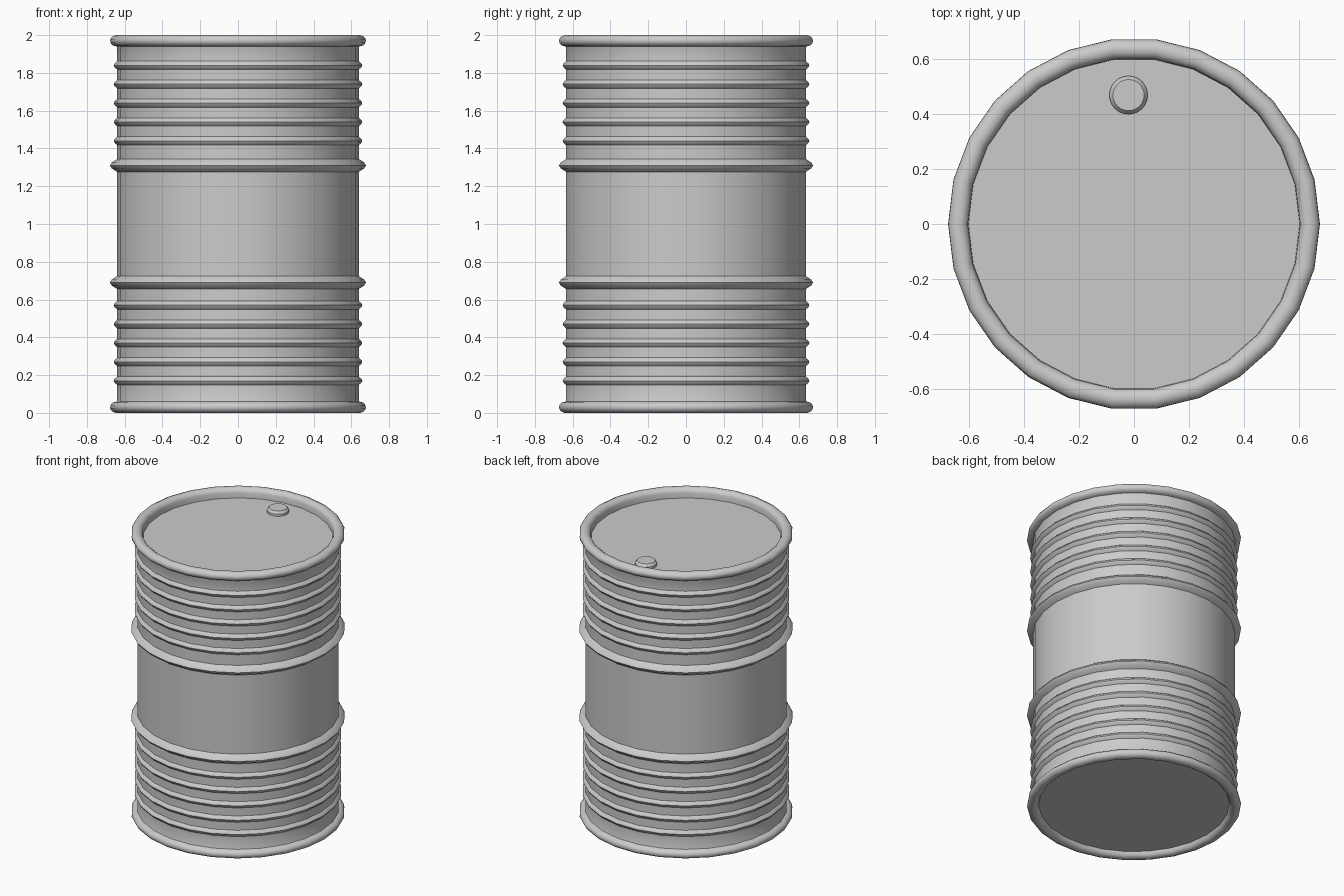
import bpy, bmesh
from math import radians, sin, cos, tau, pi

if "Cube" in bpy.data.objects:
    bpy.data.objects.remove(bpy.data.objects["Cube"])


def lathe(name, profile, sides, centre=(0, 0), angle=40):
    """Spin an (r, z) profile that starts and ends on the axis."""
    bm = bmesh.new()
    rings = []
    for r, z in profile:
        if r == 0:
            rings.append([bm.verts.new((0, 0, z))] * sides)
        else:
            rings.append([bm.verts.new((r * cos(tau * i / sides), r * sin(tau * i / sides), z))
                          for i in range(sides)])
    for a, b in zip(rings, rings[1:]):
        for i in range(sides):
            j = (i + 1) % sides
            bm.faces.new(list(dict.fromkeys((a[i], a[j], b[j], b[i]))))
    bmesh.ops.recalc_face_normals(bm, faces=bm.faces)
    mesh = bpy.data.meshes.new(name)
    bm.to_mesh(mesh)
    bm.free()
    obj = bpy.data.objects.new(name, mesh)
    obj.location = (*centre, 0)
    bpy.context.collection.objects.link(obj)
    bpy.ops.object.select_all(action='DESELECT')
    obj.select_set(True)
    bpy.context.view_layer.objects.active = obj
    bpy.ops.object.shade_smooth_by_angle(angle=radians(angle))
    return obj


BODY = 0.64


def ridge(z, out, half):
    """Rounded ring bulging from the body wall."""
    return [(BODY, z - half), (BODY + out * 0.75, z - half * 0.45), (BODY + out, z),
            (BODY + out * 0.75, z + half * 0.45), (BODY, z + half)]


def rim(z, start, end):
    """Rolled rim section, swept between two angles."""
    return [(0.642 + 0.036 * cos(start + (end - start) * i / 8),
             z + 0.03 * sin(start + (end - start) * i / 8)) for i in range(9)]


# Drum: bottom plate, bottom rim, ribbed wall, top rim and recessed lid
profile = [(0, 0.035), (0.604, 0.035)]
profile += rim(0.03, -pi, pi / 2)
profile += [(BODY, 0.065)]
for k in range(5):
    profile += ridge(0.17 + 0.1 * k, 0.018, 0.022)
profile += ridge(0.69, 0.038, 0.034)
profile += ridge(1.31, 0.038, 0.034)
for k in range(5):
    profile += ridge(1.44 + 0.1 * k, 0.018, 0.022)
profile += [(BODY, 1.935)]
profile += rim(1.97, -pi / 2, pi)
profile += [(0.604, 1.935), (0, 1.935)]
lathe("drum_body", profile, 26)

# Filler cap on the lid
lathe("filler_cap", [(0, 1.93), (0.07, 1.93), (0.07, 1.95), (0.057, 1.967), (0, 1.967)],
      24, (-0.02, 0.47), 30)
